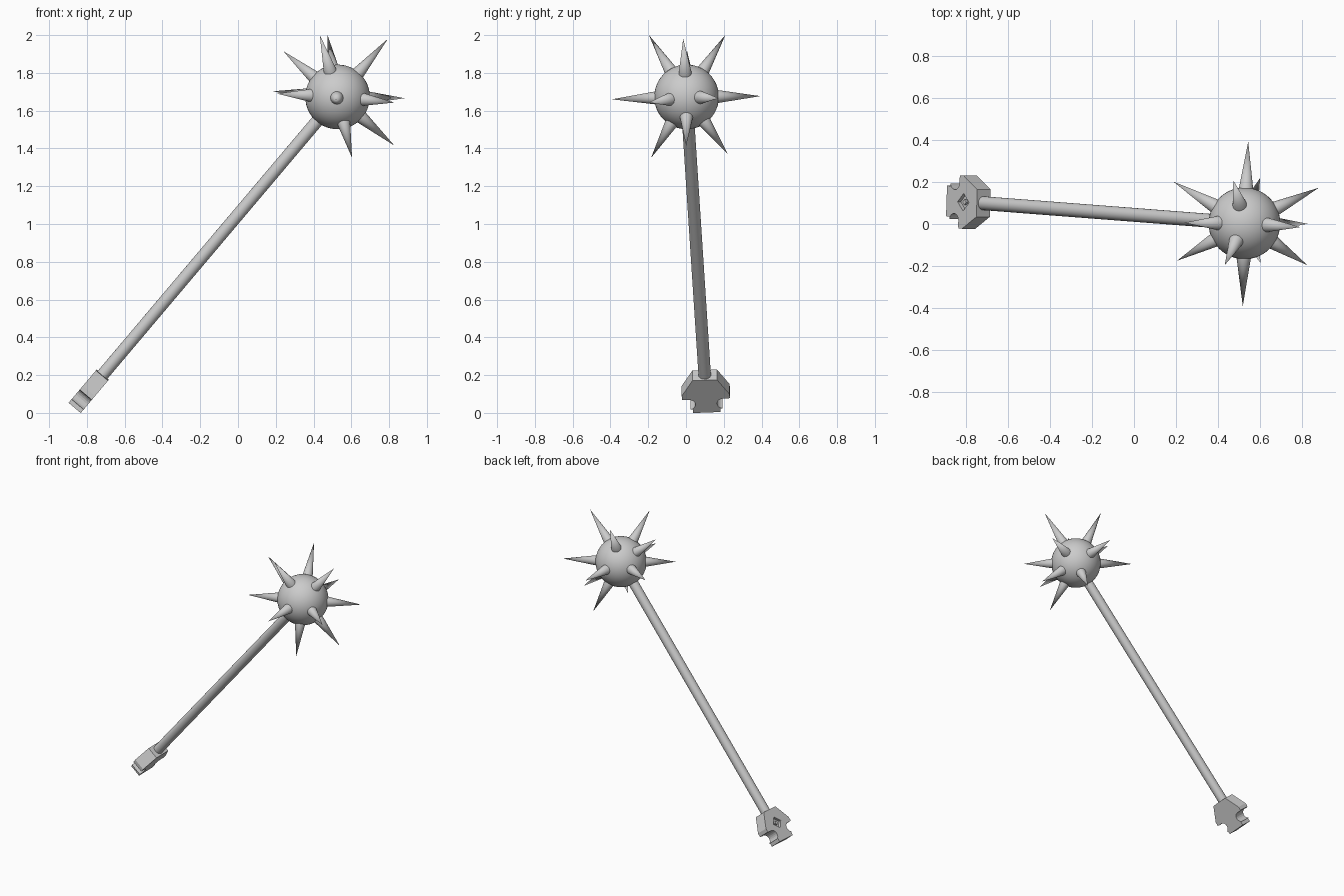
import bpy, bmesh, math
from mathutils import Vector, Matrix

if "Cube" in bpy.data.objects:
    bpy.data.objects.remove(bpy.data.objects["Cube"])

CENTRE = Vector((0.527, 0.003, 1.673))      # middle of the spiked ball
POMMEL_TOP = Vector((-0.718, 0.099, 0.2))   # where the shaft meets the pommel
AXIS = (POMMEL_TOP - CENTRE).normalized()   # runs down the shaft


def smooth(obj, angle=40):
    bpy.ops.object.select_all(action='DESELECT')
    obj.select_set(True)
    bpy.context.view_layer.objects.active = obj
    bpy.ops.object.shade_smooth_by_angle(angle=math.radians(angle))


def cone(name, a, b, r1, r2, sides):
    """Cone or cylinder running from point a to point b."""
    d = b - a
    bpy.ops.mesh.primitive_cone_add(vertices=sides, radius1=r1, radius2=r2,
                                    depth=d.length, location=(a + b) / 2,
                                    rotation=d.to_track_quat('Z', 'Y').to_euler())
    obj = bpy.context.object
    obj.name = name
    smooth(obj)
    return obj


def prism(name, outline, z0, z1, frame):
    """Extrude a flat outline from z0 to z1 in a local frame."""
    bm = bmesh.new()
    face = bm.faces.new([bm.verts.new((u, v, z0)) for u, v in outline])
    new = bmesh.ops.extrude_face_region(bm, geom=[face])['geom']
    bmesh.ops.translate(bm, vec=(0, 0, z1 - z0),
                        verts=[g for g in new if isinstance(g, bmesh.types.BMVert)])
    bmesh.ops.recalc_face_normals(bm, faces=bm.faces)
    mesh = bpy.data.meshes.new(name)
    bm.to_mesh(mesh)
    bm.free()
    obj = bpy.data.objects.new(name, mesh)
    obj.matrix_world = frame
    bpy.context.collection.objects.link(obj)
    return obj


# Ball head
bpy.ops.mesh.primitive_uv_sphere_add(segments=48, ring_count=24, radius=0.171, location=CENTRE)
ball = bpy.context.object
ball.name = "ball_head"
smooth(ball)

# Spikes, given by their tips
tips = [
    (0.545, 0.394, 1.677), (0.519, -0.392, 1.66),
    (0.882, 0.173, 1.666), (0.206, -0.175, 1.69),
    (0.188, 0.202, 1.703), (0.828, -0.197, 1.643),
    (0.240, 0.006, 1.915), (0.828, 0.001, 1.415),
    (0.433, -0.196, 2.0), (0.602, 0.221, 1.37),
    (0.474, 0.208, 2.0), (0.604, -0.185, 1.35),
    (0.793, -0.015, 1.98),
]
for i, tip in enumerate(tips):
    tip = Vector(tip)
    base = CENTRE + (tip - CENTRE).normalized() * 0.14
    cone(f"spike_{i + 1}", base, tip, 0.038, 0.0, 24)

# Shaft
cone("shaft", CENTRE + AXIS * 0.1, POMMEL_TOP + AXIS * 0.04, 0.033, 0.033, 32)

# Pommel: local x is across, local y down the shaft, local z the upper face
down = AXIS
normal = Vector((0, 1, 0)).cross(down).normalized()
if normal.z < 0:
    normal = -normal
across = down.cross(normal).normalized()
frame = Matrix((across, down, normal)).transposed().to_4x4()
frame.translation = POMMEL_TOP

half = [(0.065, 0), (0.127, 0.104), (0.127, 0.13), (0.112, 0.133)]
# rounded side notch
half += [(0.091 + 0.034 * math.cos(a), 0.166 + 0.034 * math.sin(a))
         for a in [math.radians(280 - 20 * k) for k in range(10)]]
half += [(0.073, 0.198), (0.073, 0.224)]
outline = half + [(-u, v) for u, v in reversed(half)]
pommel = prism("pommel", outline, -0.042, 0.042, frame)


def diamond(r):
    return [(r, 0.1), (0, 0.1 + r), (-r, 0.1), (0, 0.1 - r)]


# Diamond recess in the upper face with a small stud inside
cutter = prism("recess_cutter", diamond(0.042), 0.022, 0.08, frame)
cutter.hide_render = True
cutter.hide_viewport = True
cut = pommel.modifiers.new("recess", 'BOOLEAN')
cut.operation = 'DIFFERENCE'
cut.solver = 'EXACT'
cut.object = cutter
prism("recess_stud", diamond(0.014), 0.015, 0.036, frame)
